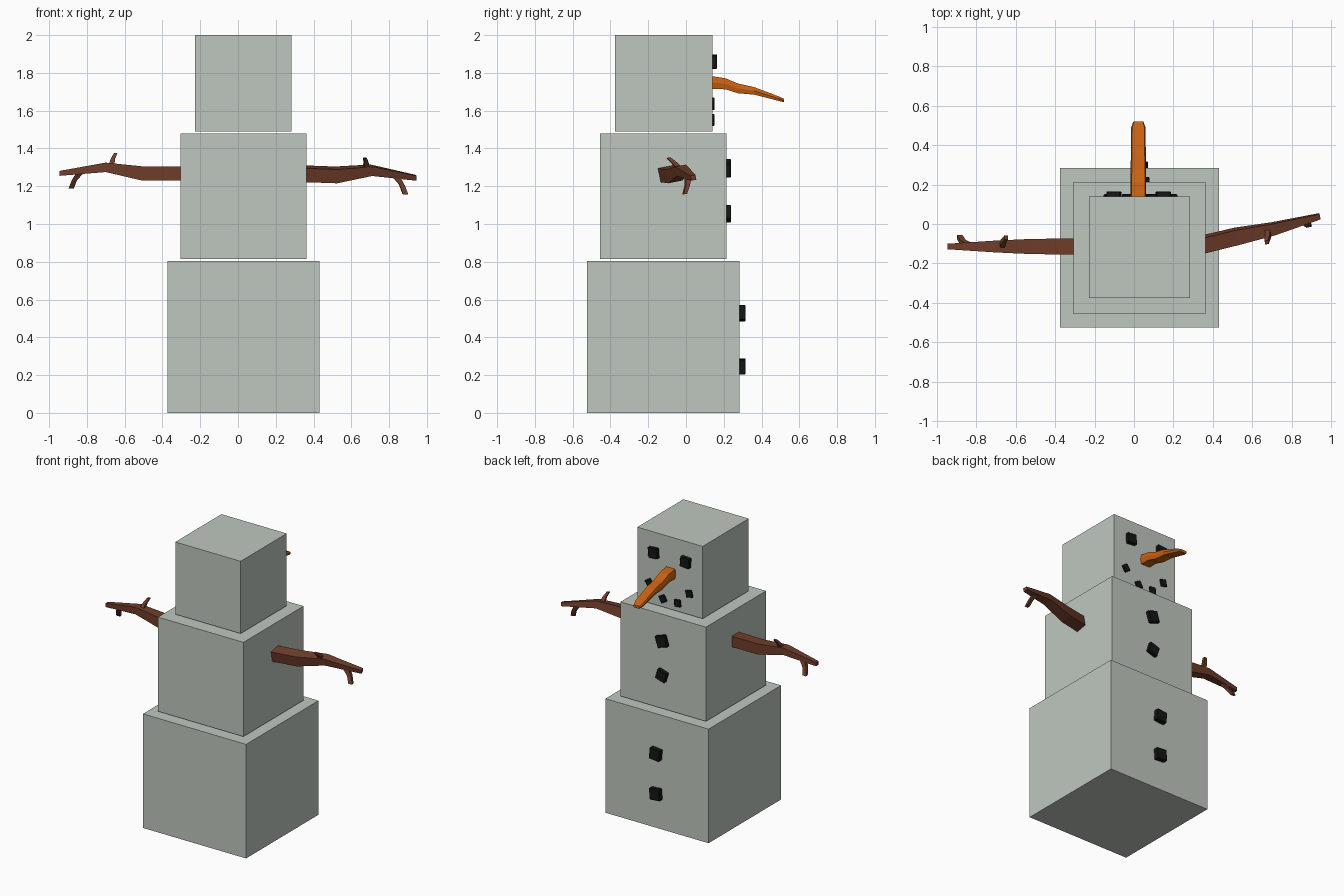
import bpy, bmesh
from mathutils import Vector, Matrix


def material(name, rgb):
    m = bpy.data.materials.new(name)
    m.diffuse_color = (*rgb, 1)
    return m


SNOW = material("snow", (0.52, 0.57, 0.52))
WOOD = material("wood", (0.16, 0.047, 0.023))
CARROT = material("carrot", (0.58, 0.12, 0.006))
COAL = material("coal", (0.008, 0.008, 0.008))


def finish(bm, name, mat):
    bmesh.ops.recalc_face_normals(bm, faces=bm.faces)
    me = bpy.data.meshes.new(name)
    bm.to_mesh(me)
    bm.free()
    me.materials.append(mat)
    ob = bpy.data.objects.new(name, me)
    bpy.context.collection.objects.link(ob)
    return ob


def box(name, center, size, mat, turn=0, bevel=0):
    bm = bmesh.new()
    bmesh.ops.create_cube(bm, size=1, matrix=Matrix.Diagonal((*size, 1)))
    if bevel:
        bmesh.ops.bevel(bm, geom=bm.edges[:], offset=bevel, segments=1, affect='EDGES')
    bm.transform(Matrix.Translation(center) @ Matrix.Rotation(turn, 4, 'Y'))
    return finish(bm, name, mat)


def loft(bm, sections, side, up, ring):
    """Skin rings placed at (center, half width, half height)."""
    side, up = Vector(side), Vector(up)
    loops = [[bm.verts.new(Vector(c) + side * (a * w) + up * (b * h)) for a, b in ring]
             for c, w, h in sections]
    n = len(ring)
    for lo, hi in zip(loops, loops[1:]):
        for i in range(n):
            bm.faces.new((lo[i], lo[(i + 1) % n], hi[(i + 1) % n], hi[i]))
    bm.faces.new(loops[0][::-1])
    bm.faces.new(loops[-1])


SQUARE = [(-1, -1), (1, -1), (1, 1), (-1, 1)]
X, Y, Z = (1, 0, 0), (0, 1, 0), (0, 0, 1)

# Three stacked snow blocks
box("lower_body", (0.028, -0.121, 0.4025), (0.805, 0.808, 0.805), SNOW)
box("middle_body", (0.028, -0.121, 1.1475), (0.667, 0.670, 0.665), SNOW)
box("head", (0.028, -0.118, 1.745), (0.510, 0.514, 0.51), SNOW)


# Branch arms, built pointing along +x and then placed on each side
def arm(name, matrix):
    bm = bmesh.new()
    loft(bm, [((-0.03, 0, 0), 0.040, 0.0375), ((0.205, 0, 0), 0.039, 0.0375),
              ((0.395, 0, 0.032), 0.030, 0.025), ((0.64, 0, 0), 0.014, 0.013)], Y, Z, SQUARE)
    loft(bm, [((0.365, 0.0, 0.035), 0.015, 0.016), ((0.358, -0.022, 0.075), 0.012, 0.013),
              ((0.343, -0.045, 0.107), 0.009, 0.010)], X, Y, SQUARE)
    loft(bm, [((0.53, 0.0, 0.005), 0.020, 0.015), ((0.562, -0.022, -0.038), 0.014, 0.012),
              ((0.578, -0.048, -0.080), 0.014, 0.010)], X, Y, SQUARE)
    bm.transform(matrix)
    return finish(bm, name, WOOD)


R = Matrix.Rotation
arm("left_arm", Matrix.Translation((-0.305, -0.114, 1.268)) @ R(3.14159, 4, 'Z'))
arm("right_arm", Matrix.Translation((0.32, -0.111, 1.267)) @ R(0.237, 4, 'Z')
    @ R(0.035, 4, 'Y') @ R(0.2, 4, 'X'))

# Bent carrot nose
bm = bmesh.new()
loft(bm, [((0.022, 0.13, 1.750), 0.040, 0.034), ((0.022, 0.21, 1.742), 0.040, 0.029),
          ((0.022, 0.275, 1.718), 0.039, 0.026), ((0.022, 0.36, 1.705), 0.038, 0.020),
          ((0.022, 0.49, 1.664), 0.036, 0.012), ((0.022, 0.52, 1.653), 0.025, 0.009)],
     X, Z, [(-1, 0), (-0.85, -1), (0.85, -1), (1, 0), (0.85, 1), (-0.85, 1)])
finish(bm, "nose", CARROT)

# Coal eyes, mouth and buttons: x, z, size, turn, front y, thickness
coals = {
    "eye": [(0.148, 1.86, 0.072, 0.08, 0.14, 0.025), (-0.102, 1.86, 0.072, -0.08, 0.14, 0.025)],
    "mouth": [(0.187, 1.635, 0.05, 0.6, 0.14, 0.011), (0.08, 1.55, 0.05, 0.5, 0.14, 0.011),
              (-0.035, 1.55, 0.05, 0.1, 0.14, 0.011), (-0.125, 1.64, 0.05, 0.2, 0.14, 0.011)],
    "button": [(0.03, 1.295, 0.08, 0.3, 0.214, 0.025), (0.03, 1.054, 0.075, -0.3, 0.214, 0.025),
               (0.028, 0.528, 0.08, -0.1, 0.283, 0.033), (0.028, 0.246, 0.08, 0.08, 0.283, 0.033)],
}
for part, items in coals.items():
    for i, (x, z, s, turn, y, t) in enumerate(items, 1):
        box(f"{part}_coal_{i}", (x, y + t / 2 - 0.002, z), (s, t + 0.004, s), COAL, turn, 0.004)
